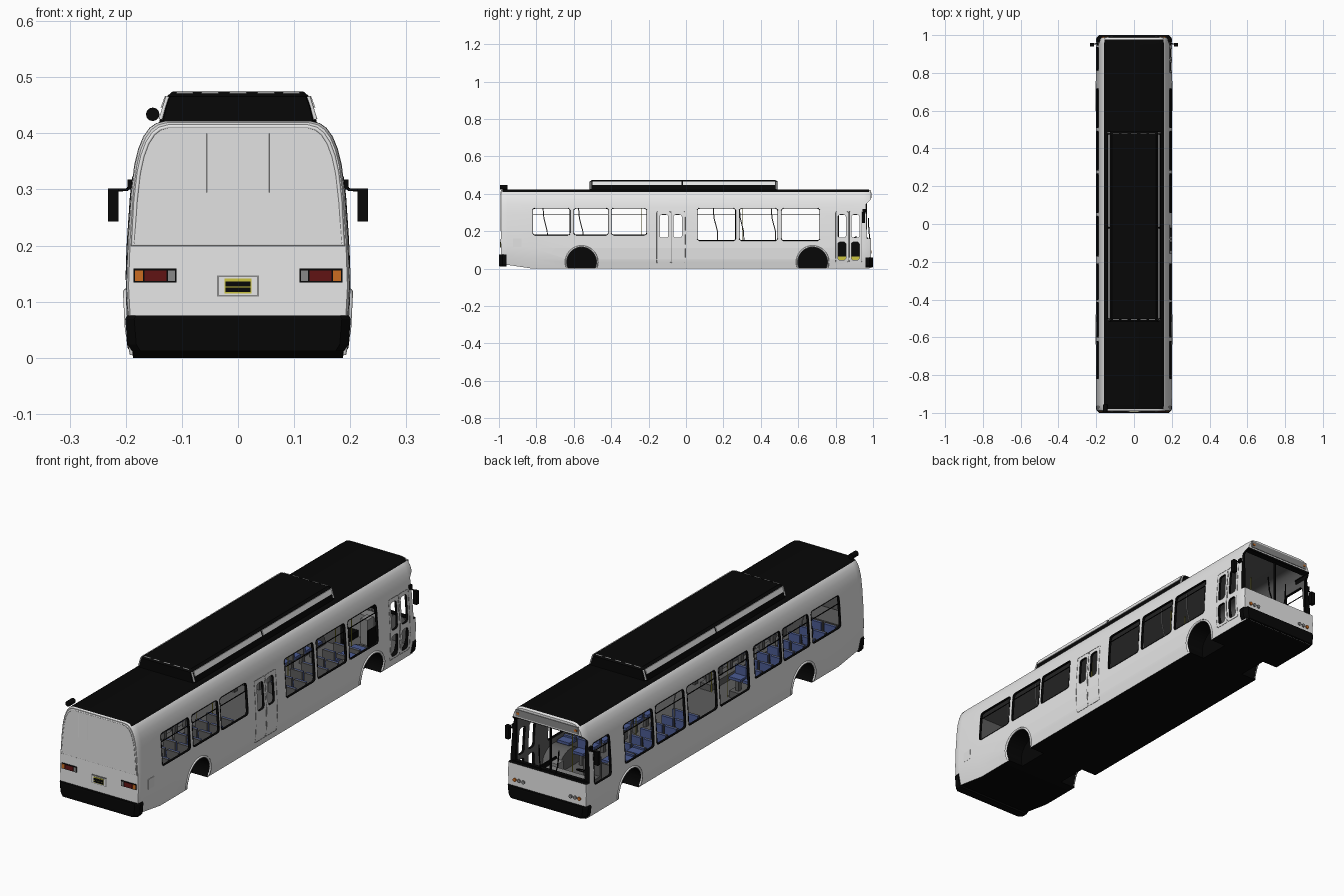
import bpy, bmesh, math

if "Cube" in bpy.data.objects:
    bpy.data.objects.remove(bpy.data.objects["Cube"])


def mat(name, r, g, b):
    m = bpy.data.materials.new(name)
    m.use_nodes = True
    m.diffuse_color = (r, g, b, 1)
    m.node_tree.nodes["Principled BSDF"].inputs["Base Color"].default_value = (r, g, b, 1)
    return m


WHITE = mat("white paint", .9, .9, .9)
BLACK = mat("black rubber", .002, .002, .002)
CABIN = mat("dark cabin grey", .11, .11, .11)
PANEL = mat("light grey panel", .76, .76, .76)
GREY = mat("mid grey", .25, .25, .25)
BLUE = mat("blue seat fabric", .07, .105, .29)
YELLOW = mat("yellow", .6, .55, .05)
RED = mat("red lens", .12, .007, .007)
AMBER = mat("amber lens", .6, .15, .015)
SHELL = [WHITE, BLACK, CABIN]


def loft(name, shells, mats, index=0):
    """Skin each list of rings into a closed solid, all in one object."""
    bm = bmesh.new()
    for rings in shells:
        rows = [[bm.verts.new(p) for p in ring] for ring in rings]
        for a, b in zip(rows, rows[1:]):
            for i in range(len(a)):
                j = (i + 1) % len(a)
                bm.faces.new((a[i], a[j], b[j], b[i]))
        bm.faces.new(rows[0])
        bm.faces.new(rows[-1][::-1])
    bmesh.ops.recalc_face_normals(bm, faces=bm.faces)
    for f in bm.faces:
        f.material_index = index
    me = bpy.data.meshes.new(name)
    bm.to_mesh(me)
    bm.free()
    ob = bpy.data.objects.new(name, me)
    bpy.context.collection.objects.link(ob)
    for m in mats:
        me.materials.append(m)
    return ob


def block(x0, x1, y0, y1, z0, z1):
    return [[(x, y0, z0), (x, y1, z0), (x, y1, z1), (x, y0, z1)] for x in (x0, x1)]


def boxes(name, m, *dims):
    return loft(name, [block(*d) for d in dims], [m])


def both(d):
    """A block and its mirror image across x."""
    return d, (-d[1], -d[0]) + tuple(d[2:])


def disc(x0, x1, y, z, r, n=32, axis="x"):
    ang = [2 * math.pi * i / n for i in range(n)]
    ring = [(r * math.cos(a), r * math.sin(a)) for a in ang]
    if axis == "x":
        return [[(x, y + u, z + v) for u, v in ring] for x in (x0, x1)]
    return [[(y + u, x, z + v) for u, v in ring] for x in (x0, x1)]


def tube(name, m, paths, r, closed=False):
    cu = bpy.data.curves.new(name, "CURVE")
    cu.dimensions, cu.bevel_depth, cu.bevel_resolution = "3D", r, 1
    for pts in paths:
        sp = cu.splines.new("POLY")
        sp.points.add(len(pts) - 1)
        for p, co in zip(sp.points, pts):
            p.co = (*co, 1)
        sp.use_cyclic_u = closed
    cu.materials.append(m)
    ob = bpy.data.objects.new(name, cu)
    bpy.context.collection.objects.link(ob)
    return ob


# Body cross-section, half of it, from sill to roof
HALF = [(.187, 0), (.197, .05), (.2, .11), (.197, .2), (.191, .29), (.185, .34), (.178, .37),
        (.169, .393), (.158, .409), (.146, .418), (.13, .422)]


def side_x(z):
    for (xa, za), (xb, zb) in zip(HALF, HALF[1:]):
        if z <= zb:
            return xa + (xb - xa) * (z - za) / (zb - za)
    return HALF[-1][0]


def section(y, sx=1, floor=0, top=.422):
    k = (top - floor) / .422
    pts = [(x * sx, y, floor + z * k) for x, z in HALF]
    return pts + [(-x, yy, z) for x, yy, z in reversed(pts)]


def rounded(y0, y1, z0, z1, r=.012):
    out = []
    corners = ((y1 - r, z1 - r), (y0 + r, z1 - r), (y0 + r, z0 + r), (y1 - r, z0 + r))
    for q, (cy, cz) in enumerate(corners):
        for i in range(4):
            a = math.pi / 2 * (q + i / 3)
            out.append((cy + r * math.cos(a), cz + r * math.sin(a)))
    return out


body = loft("body_shell", [[section(-.988, .975, .025, .419), section(-.98, .993, .023),
                            section(-.955, 1, .02), section(-.82), section(.95),
                            section(.978, .992), section(.988, .975, .005, .418)]], SHELL)
for p in body.data.polygons:
    roof = p.center.z > .412 and p.normal.z > .3 and abs(p.center.y) < .98
    if p.normal.z < -.5 or roof:
        p.material_index = 1

# Cabin space, with the wheel housings left standing in it
WELLS = (-.558, .677)
cabin = loft("cabin_cutter", [[section(-.962, .94, .045, .407), section(.955, .94, .045, .407)]], SHELL, 2)
housings = loft("housing_cutter", [disc(s * .1, s * .3, y, .035, .092) for s in (1, -1) for y in WELLS], SHELL, 2)
wells = loft("wheel_well_cutter", [disc(s * .11, s * .3, y, .035, .08) for s in (1, -1) for y in WELLS], SHELL, 1)

# Window and door openings: (y0, y1, z0, z1) on each side
REAR = [(-.82, -.62, .18, .322), (-.6, -.415, .18, .322), (-.4, -.21, .18, .322)]
FRONT = [(.06, .265, .15, .322), (.285, .49, .15, .322), (.51, .715, .15, .322)]
DOORS = [(-.14, -.095, .165, .288), (-.067, -.022, .165, .288)]
DOORS += [(y, y + .043, z0, z1) for y in (.812, .884) for z0, z1 in ((.165, .288), (.046, .142))]
FAR = REAR + FRONT + [(-.17, .04, .15, .322), (.815, .935, .14, .322)]
openings = [(1, w) for w in REAR + FRONT + DOORS] + [(-1, w) for w in FAR]
windows = loft("window_cutter", [[[(s * x, y, z) for y, z in rounded(*w)] for x in (.174, .3)]
                                 for s, w in openings], SHELL, 1)
screen = loft("windscreen_cutter", [block(-.172, .172, .9, 1.1, .16, .365)], SHELL, 1)
brow = loft("brow_cutter", [[[(x, .968, .16), (x, .962, .345), (x, .99, .372), (x, 1.1, .372),
                             (x, 1.1, .16)] for x in (-.3, .3)]], SHELL, 1)


def cut(ob, *cutters):
    for c in cutters:
        md = ob.modifiers.new("cut", "BOOLEAN")
        md.operation, md.solver, md.object = "DIFFERENCE", "EXACT", c
    bpy.context.view_layer.update()
    dg = bpy.context.evaluated_depsgraph_get()
    me = bpy.data.meshes.new_from_object(ob.evaluated_get(dg))
    ob.modifiers.clear()
    ob.data = me
    for c in cutters:
        bpy.data.objects.remove(c)


cut(cabin, housings)
cut(body, cabin, wells, windows, screen, brow)


# Window frames with transom bars, door outlines and wheel arch lips
def wrap(s, outline):
    """Lay an outline on the curved side, with extra points on its long edges."""
    pts = []
    for (ya, za), (yb, zb) in zip(outline, outline[1:] + outline[:1]):
        n = 1 + int(abs(zb - za) / .025)
        pts += [(ya + (yb - ya) * i / n, za + (zb - za) * i / n) for i in range(n)]
    return [(s * side_x(z), y, z) for y, z in pts]


tube("window_frames", BLACK, [wrap(s, rounded(*w)) for s, w in openings if w not in DOORS], .0018, True)
tube("window_transoms", BLACK, [wrap(s, [(w[0], .288), (w[1], .288)]) for s, w in openings if w not in DOORS], .0022)
tube("door_seams", GREY, [wrap(1, rounded(*w, .005)) for w in
     ((-.157, -.083, .03, .305), (-.079, -.005, .03, .305), (.8, .867, .035, .305), (.872, .94, .035, .305))],
     .001, True)
arc = [math.radians(a) for a in range(-20, 201, 10)]
for y in WELLS:
    lip = [(y + .084 * math.cos(a), .035 + .084 * math.sin(a)) for a in arc]
    tube("wheel_arch_lips", WHITE, [[(s * side_x(z), yy, z) for yy, z in lip] for s in (1, -1)], .005)


# Roof pod with light shoulder strips and end trim
def pod_ring(y, k=1, top=.475):
    half = [(.141, .418), (.134, .447), (.127, .466), (.116, top)]
    pts = [(x * k, y, z) for x, z in half]
    return pts + [(-x, yy, z) for x, yy, z in reversed(pts)]


pod = loft("roof_pod", [[pod_ring(-.515, .95, .466), pod_ring(-.5), pod_ring(.475), pod_ring(.49, .95, .466)]], [BLACK])
for s in (1, -1):
    loft("pod_strip", [[[(s * x, y, z) for x, z in ((.138, .446), (.13, .467), (.126, .466), (.133, .446))]
                        for y in ends] for ends in ((-.5, -.025), (-.015, .475))], [WHITE])
tube("pod_end_trim", WHITE, [[(x, y, .472), (x + .03, y, .472)] for y in (-.506, .481)
                             for x in (-.11, -.065, -.015, .035, .08)], .002)
tube("pod_corners", WHITE, [[(s * .138, y, .425), (s * .125, y, .466)] for s in (1, -1) for y in (-.508, .483)], .004)
stack = loft("exhaust_pipe", [disc(-.995, -.955, -.152, .434, .012, 16, "y")], [BLACK])


# Bumpers
def bumper(name, s, z0, z1):
    rings = []
    for z, k in ((z0, .94), (z0 + .012, .98), (z1 - .006, 1), (z1, .985)):
        rings.append([(-.201 * k, s * .96, z), (-.201 * k, s * .982, z), (-.185 * k, s * (.97 + .03 * k), z),
                      (.185 * k, s * (.97 + .03 * k), z), (.201 * k, s * .982, z), (.201 * k, s * .96, z)])
    return loft(name, [rings], [BLACK])


bumper("rear_bumper", -1, .012, .075)
bumper("front_bumper", 1, .006, .06)

# Rear face: upper panel with seams, border, lamps and plate
upper = [(x * .94, z) for x, z in [(side_x(.2), .2)] + [(x, z - .012) for x, z in HALF if z > .25]]
upper += [(-x, z) for x, z in reversed(upper)]
loft("rear_panel", [[[(x, y, z) for x, z in upper] for y in (-.984, -.99)]], [PANEL])
tube("rear_panel_border", WHITE, [[(x * 1.015, -.987, z + .002) for x, z in upper]], .004, True)
tube("rear_panel_seams", PANEL, [[(x, -.9895, .295), (x, -.9895, .4)] for x in (-.103, -.055, .055, .103)], .001)
for name, m, a, b in (("amber_lamps", AMBER, .169, .184), ("red_lamps", RED, .127, .167), ("reverse_lamps", GREY, .112, .125)):
    boxes(name, m, *both((a, b, -.993, -.98, .137, .156)))
boxes("lamp_surrounds", BLACK, *both((.11, .186, -.991, -.98, .134, .159)))
boxes("plate_rim", GREY, (-.037, .037, -.9905, -.98, .109, .147))
boxes("plate_frame", WHITE, (-.034, .034, -.992, -.98, .112, .144))
boxes("plate", YELLOW, (-.024, .024, -.994, -.98, .115, .141))
boxes("plate_marking", BLACK, (-.022, .022, -.9955, -.98, .117, .125), (-.022, .022, -.9955, -.98, .127, .136))
boxes("side_hatch", PANEL, (.19, .2005, -.925, -.88, .115, .16))

# Front face: sign, markers, headlamps, screen divider and wipers
boxes("destination_sign", GREY, (-.155, .155, .98, .991, .377, .408))
boxes("marker_lamps", AMBER, *both((.138, .15, .98, .993, .387, .396)))
for name, m, xs in (("headlamps", GREY, (.118, .14)), ("turn_lamps", AMBER, (.161,))):
    loft(name, [disc(.98, .993, s * x, .088, .008, 16, "y") for s in (1, -1) for x in xs], [m])
boxes("windscreen_divider", BLACK, (-.003, .003, .957, .967, .16, .37))
boxes("windscreen_sill", BLACK, (-.185, .185, .955, .972, .15, .165))
tube("wipers", BLACK, [[(s * .03, .985, .14), (s * .045, .978, .2), (s * .05, .975, .27)] for s in (1, -1)], .003)

# Wing mirrors
boxes("mirrors", BLACK, *both((.213, .232, .94, .958, .243, .302)))
tube("mirror_arms", BLACK, [[(s * .188, .955, .315), (s * .197, .955, .3), (s * .222, .95, .298)] for s in (1, -1)], .003)
boxes("mirror_brackets", BLACK, *both((.186, .197, .945, .962, .3, .318)))

# Seats: blue cushions and backs with grey shells behind, facing the front
cushions, backs = [], []
rows = [(.16 + .076 * i, .149) for i in range(7)] + [(-.82 + .076 * i, .178) for i in range(8)]
for y, top in rows:
    for x in (.046, .116):
        over_wheel = x > .1 and min(abs(y + .02 - w) for w in WELLS) < .13
        seat = max(top - .045, .129) if over_wheel else top - .05
        cushions += both((x, x + .06, y, y + .05, seat, seat + .012))
        cushions += both((x + .002, x + .058, y, y + .008, seat, top))
        backs += both((x, x + .06, y - .007, y, seat, top))
        if not over_wheel:
            backs += both((x + .02, x + .036, y + .01, y + .03, .045, seat))
boxes("seat_cushions", BLUE, *cushions)
boxes("seat_backs", CABIN, *backs)
boxes("rear_bench", CABIN, (-.175, .175, -.955, -.84, .046, .175))
boxes("rear_platform", CABIN, *both((.046, .098, -.84, -.24, .046, .075)))

# Driver area
boxes("dashboard", GREY, (-.165, .05, .9, .95, .046, .15))
boxes("driver_platform", BLACK, (-.18, -.03, .79, .9, .046, .075))
boxes("driver_seat", CABIN, (-.14, -.08, .81, .86, .1, .115), (-.14, -.08, .80, .812, .1, .2))
boxes("driver_screen", CABIN, (-.17, -.04, .785, .79, .046, .165))
boxes("fare_box", GREY, (.015, .05, .85, .895, .046, .16))
boxes("door_step_edge", YELLOW, (.09, .095, .81, .93, .046, .066))
boxes("door_step_riser", BLACK, (.084, .09, .8, .94, .046, .142))
wheel = [2 * math.pi * i / 16 for i in range(16)]
tube("steering_wheel", BLACK, [[(-.11 + .03 * math.cos(a), .885 + .026 * math.sin(a), .16 + .01 * math.sin(a))
                                for a in wheel]], .003, True)

# Grab poles
tube("yellow_poles", YELLOW, [[(s * .04, y, .046), (s * .04, y, .4)] for s in (1, -1) for y in (-.24, .3, .75)], .002)
tube("curved_poles", GREY, [[(s * .06, y + .02, .12), (s * .06, y + .018, .2), (s * .07, y, .27), (s * .08, y - .005, .33),
                             (s * .08, y - .005, .4)] for s in (1, -1) for y in (-.76, -.57, .15, .29, .46)], .003)

# Smooth shading on the curved parts
bpy.ops.object.select_all(action="DESELECT")
for ob in (body, stack):
    ob.select_set(True)
bpy.context.view_layer.objects.active = body
bpy.ops.object.shade_smooth_by_angle(angle=math.radians(28))
